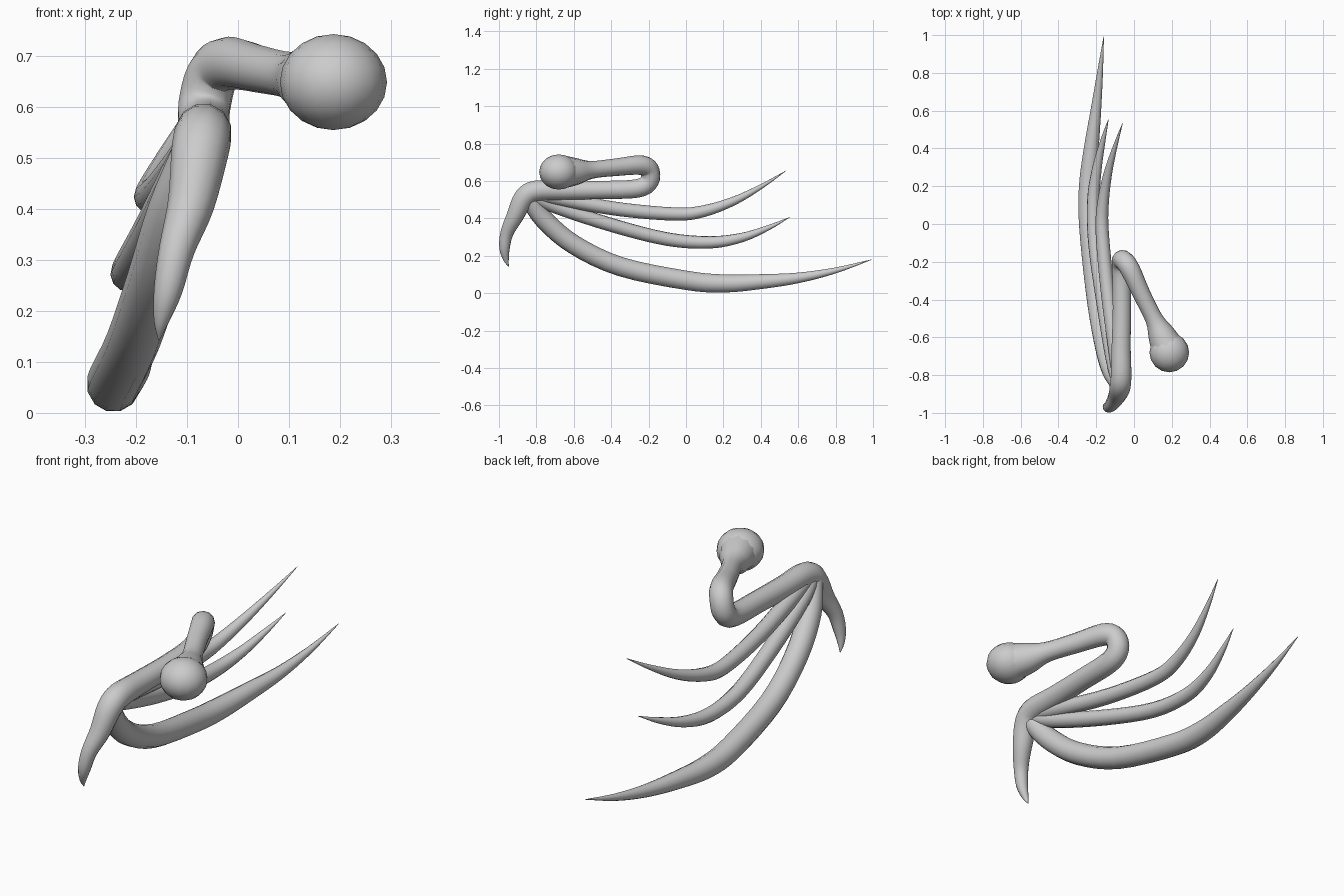
import bpy
from mathutils import Vector


def smooth_path(pts, steps=4):
    """Catmull-Rom through (x, y, z, radius) points."""
    p = [Vector(q) for q in pts]
    p = [2 * p[0] - p[1]] + p + [2 * p[-1] - p[-2]]
    out = []
    for a, b, c, d in zip(p, p[1:], p[2:], p[3:]):
        for i in range(steps):
            t = i / steps
            out.append(0.5 * (2 * b + (c - a) * t + (2 * a - 5 * b + 4 * c - d) * t * t
                              + (3 * b - a - 3 * c + d) * t ** 3))
    return out + [p[-2]]


def tube(name, pts):
    cu = bpy.data.curves.new(name, 'CURVE')
    cu.dimensions = '3D'
    cu.bevel_depth = 1.0
    cu.bevel_resolution = 4
    cu.use_fill_caps = True
    path = smooth_path(pts)
    sp = cu.splines.new('POLY')
    sp.points.add(len(path) - 1)
    for pt, v in zip(sp.points, path):
        pt.co = (v[0], v[1], v[2], 1)
        pt.radius = max(v[3], 0.001)
    ob = bpy.data.objects.new(name, cu)
    bpy.context.collection.objects.link(ob)
    bpy.ops.object.select_all(action='DESELECT')
    ob.select_set(True)
    bpy.context.view_layer.objects.active = ob
    bpy.ops.object.convert(target='MESH')
    bpy.ops.object.shade_smooth()


# Shoulder ball
bpy.ops.mesh.primitive_uv_sphere_add(segments=16, ring_count=10, radius=1,
                                     location=(0.187, -0.68, 0.648))
ball = bpy.context.object
ball.name = "shoulder_ball"
ball.scale = (0.105, 0.105, 0.094)
bpy.ops.object.shade_smooth()

# Upper arm, hairpin elbow, forearm, wrist and thumb claw
tube("arm_and_thumb", [
    (0.180, -0.66, 0.648, 0.090), (0.143, -0.58, 0.651, 0.071),
    (0.105, -0.50, 0.660, 0.047), (0.040, -0.37, 0.674, 0.047),
    (-0.018, -0.245, 0.685, 0.052), (-0.050, -0.197, 0.662, 0.052),
    (-0.066, -0.195, 0.600, 0.052), (-0.066, -0.260, 0.560, 0.051),
    (-0.064, -0.45, 0.552, 0.050), (-0.068, -0.65, 0.550, 0.052),
    (-0.068, -0.80, 0.548, 0.056), (-0.075, -0.865, 0.510, 0.056),
    (-0.092, -0.915, 0.410, 0.046), (-0.120, -0.958, 0.320, 0.035),
    (-0.137, -0.970, 0.240, 0.028), (-0.150, -0.962, 0.180, 0.015),
    (-0.155, -0.948, 0.142, 0.001)])

# Wing fingers fanning from the wrist
tube("lower_finger", [
    (-0.080, -0.85, 0.520, 0.045), (-0.125, -0.76, 0.395, 0.052),
    (-0.165, -0.60, 0.260, 0.053), (-0.205, -0.35, 0.142, 0.053),
    (-0.240, 0.0, 0.069, 0.053), (-0.243, 0.2, 0.052, 0.050),
    (-0.226, 0.4, 0.062, 0.041), (-0.202, 0.6, 0.082, 0.029),
    (-0.180, 0.8, 0.122, 0.016), (-0.160, 0.993, 0.180, 0.001)])
tube("middle_finger", [
    (-0.075, -0.85, 0.535, 0.040), (-0.115, -0.70, 0.465, 0.038),
    (-0.165, -0.40, 0.365, 0.037), (-0.207, -0.10, 0.289, 0.036),
    (-0.215, 0.13, 0.272, 0.033), (-0.195, 0.30, 0.298, 0.025),
    (-0.165, 0.44, 0.350, 0.014), (-0.135, 0.555, 0.406, 0.001)])
tube("upper_finger", [
    (-0.070, -0.85, 0.545, 0.040), (-0.100, -0.65, 0.500, 0.038),
    (-0.140, -0.35, 0.448, 0.037), (-0.168, -0.05, 0.423, 0.035),
    (-0.165, 0.10, 0.440, 0.031), (-0.140, 0.26, 0.495, 0.023),
    (-0.100, 0.41, 0.575, 0.012), (-0.060, 0.535, 0.655, 0.001)])
